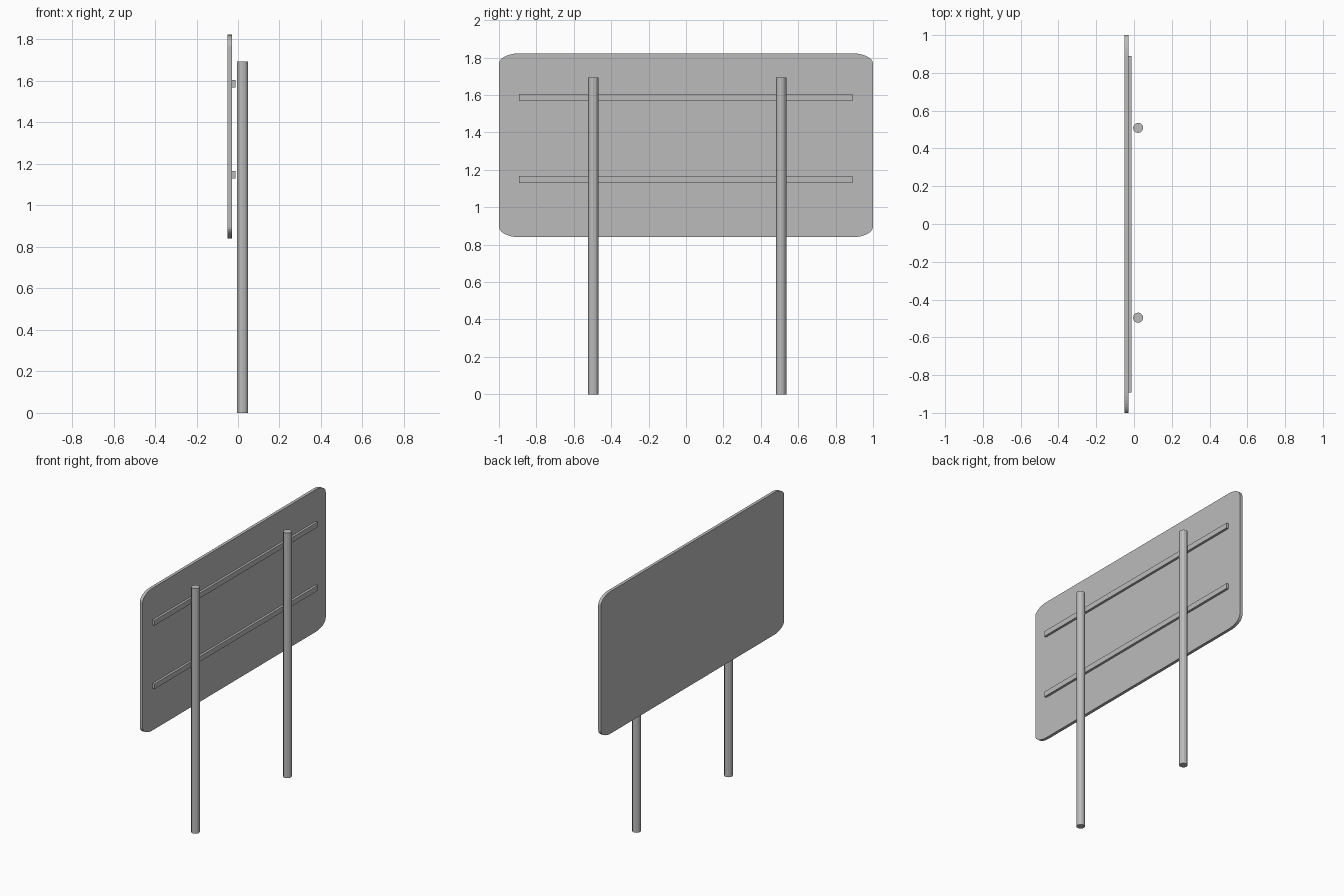
import bpy, bmesh, math

if "Cube" in bpy.data.objects:
    bpy.data.objects.remove(bpy.data.objects["Cube"])

grey = bpy.data.materials.new("plain grey")
grey.diffuse_color = (0.5, 0.5, 0.5, 1)
grey.use_nodes = True
grey.node_tree.nodes["Principled BSDF"].inputs["Base Color"].default_value = grey.diffuse_color


def finish(name, bm):
    bmesh.ops.recalc_face_normals(bm, faces=bm.faces)
    mesh = bpy.data.meshes.new(name)
    bm.to_mesh(mesh)
    bm.free()
    mesh.materials.append(grey)
    obj = bpy.data.objects.new(name, mesh)
    bpy.context.collection.objects.link(obj)
    return obj


def prism(name, outline, x0, x1):
    """Extrude a (y, z) outline along x."""
    bm = bmesh.new()
    face = bm.faces.new([bm.verts.new((x0, y, z)) for y, z in outline])
    ext = bmesh.ops.extrude_face_region(bm, geom=[face])
    verts = [v for v in ext["geom"] if isinstance(v, bmesh.types.BMVert)]
    bmesh.ops.translate(bm, verts=verts, vec=(x1 - x0, 0, 0))
    return finish(name, bm)


# Sign board with elliptical corners
Y, Z0, Z1, RY, RZ, STEPS = 1.0, 0.84, 1.823, 0.11, 0.057, 8
corners = [(Y - RY, Z1 - RZ), (-Y + RY, Z1 - RZ),
           (-Y + RY, Z0 + RZ), (Y - RY, Z0 + RZ)]
outline = []
for i, (cy, cz) in enumerate(corners):
    for s in range(STEPS + 1):
        a = math.pi / 2 * (i + s / STEPS)
        outline.append((cy + RY * math.cos(a), cz + RZ * math.sin(a)))
prism("sign_board", outline, -0.05, -0.029)

# Horizontal rails on the back of the board
for name, z in (("lower_rail", 1.148), ("upper_rail", 1.587)):
    h = 0.018
    prism(name, [(-0.893, z - h), (0.89, z - h), (0.89, z + h), (-0.893, z + h)],
          -0.029, -0.013)

# Round posts
for name, y in (("left_post", -0.496), ("right_post", 0.509)):
    bm = bmesh.new()
    bmesh.ops.create_cone(bm, cap_ends=True, segments=12, radius1=0.027,
                          radius2=0.027, depth=1.695)
    bmesh.ops.translate(bm, verts=bm.verts, vec=(0.022, y, 1.695 / 2))
    finish(name, bm)
